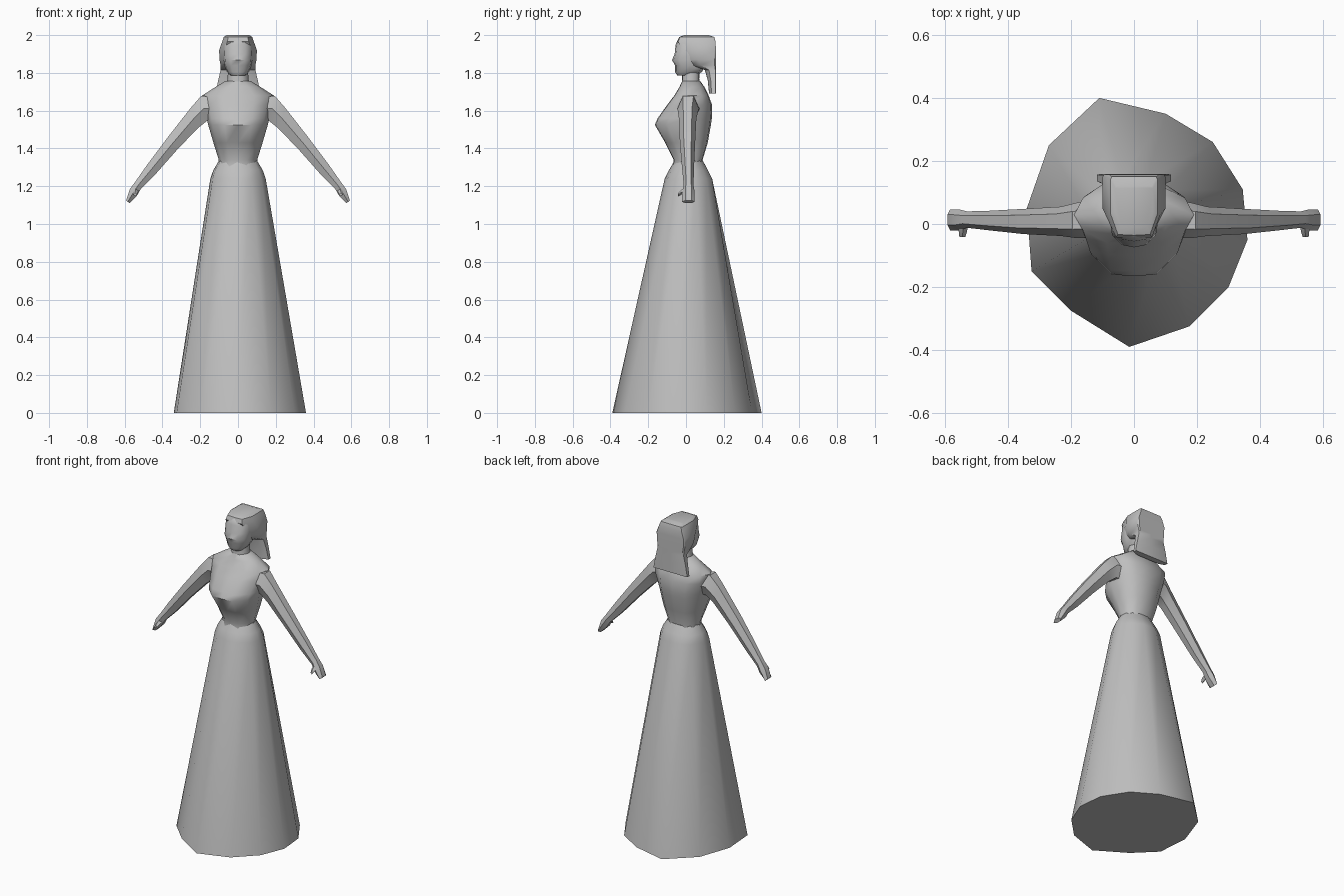
import bpy, bmesh, math

if "Cube" in bpy.data.objects:
    bpy.data.objects.remove(bpy.data.objects["Cube"])

grey = bpy.data.materials.new("plain_grey")
grey.diffuse_color = (0.52, 0.52, 0.52, 1)
grey.use_nodes = True
grey.node_tree.nodes["Principled BSDF"].inputs["Base Color"].default_value = grey.diffuse_color


def loft(name, rings, angle=40, mirror=False):
    """Skin a list of equally long point rings and cap both ends."""
    bm = bmesh.new()
    loops = [[bm.verts.new(p) for p in ring] for ring in rings]
    n = len(loops[0])
    for a, b in zip(loops, loops[1:]):
        for i in range(n):
            j = (i + 1) % n
            bm.faces.new((a[i], a[j], b[j], b[i]))
    bm.faces.new(loops[0][::-1])
    bm.faces.new(loops[-1])
    bmesh.ops.recalc_face_normals(bm, faces=bm.faces)
    mesh = bpy.data.meshes.new(name)
    bm.to_mesh(mesh)
    bm.free()
    mesh.materials.append(grey)
    ob = bpy.data.objects.new(name, mesh)
    bpy.context.collection.objects.link(ob)
    bpy.ops.object.select_all(action='DESELECT')
    ob.select_set(True)
    bpy.context.view_layer.objects.active = ob
    bpy.ops.object.shade_smooth_by_angle(angle=math.radians(angle))
    if mirror:
        ob.modifiers.new("other_side", 'MIRROR')
    return ob


def section(z, w, front, back, shape, slope=0):
    """Horizontal ring: shape holds (width share, depth share) on the right side,
    depth share running from -1 at the front to 1 at the back."""
    mid, half = (front + back) / 2, (back - front) / 2
    right = [(x * w, mid + d * half, z + slope * d) for x, d in shape]
    left = [(-x, y, h) for x, y, h in reversed(right) if abs(x) > 1e-6]
    return right + left


# Skirt: irregular twelve-sided hem rising to the waist
hem = [(-.015, -.39), (.175, -.325), (.30, -.20), (.36, -.05), (.345, .11),
       (.25, .26), (.10, .35), (-.11, .40), (-.27, .25), (-.34, .05),
       (-.325, -.15), (-.20, -.275)]


def waist_ring(z, rx, ry):
    ring = []
    for x, y in hem:
        a = math.atan2(y, x)
        ring.append((rx * math.cos(a), .015 + ry * math.sin(a), z))
    return ring


loft("skirt", [[(x, y, 0) for x, y in hem], waist_ring(1.24, .148, .128),
               waist_ring(1.285, .132, .105), waist_ring(1.335, .102, .077)], 50)

# Torso: waist, bust, shoulders and neckline
body = [(0, -1), (.45, -.97), (.85, -.55), (1, 0), (.85, .6), (.5, .95), (0, 1)]
torso = [(1.30, .105, -.07, .09), (1.34, .102, -.065, .088), (1.43, .13, -.11, .115),
         (1.525, .158, -.165, .132), (1.56, .165, -.15, .137), (1.63, .18, -.10, .138),
         (1.68, .19, -.062, .12), (1.725, .12, -.035, .098), (1.757, .067, -.02, .075)]
loft("torso", [section(*r, body) for r in torso], 50)

# Neck
loft("neck", [section(z, w, f, b, body) for z, w, f, b in
              [(1.72, .065, -.025, .08), (1.77, .055, -.02, .07), (1.85, .052, -.02, .075)]])

# Head with chin, nose and brow
face = [(0, -1), (.5, -.92), (.9, -.6), (1, 0), (.8, .8), (0, 1)]
head = [(1.785, .038, -.045, .05), (1.805, .058, -.058, .085), (1.84, .073, -.058, .10),
        (1.868, .076, -.074, .11), (1.90, .079, -.06, .11), (1.95, .076, -.055, .11),
        (1.985, .058, -.038, .10), (1.996, .04, -.01, .08)]
loft("head", [section(*r, face) for r in head], 45)

# Hair: cap over the skull falling into a flat sheet behind the neck
lock = [(0, -1), (.68, -.97), (1, -.25), (1, .9), (.94, 1), (0, 1)]
hair = [(1.69, .118, .122, .158), (1.76, .105, .115, .158), (1.815, .092, .10, .158),
        (1.84, .092, .03, .158), (1.87, .098, .005, .158), (1.92, .10, -.015, .158),
        (1.965, .084, -.045, .157), (1.99, .075, -.036, .15), (2.0, .06, -.01, .12)]
loft("hair", [section(*r, lock) for r in hair], 35)

# Arms and hands: six-sided sections given by upper and lower edge and depth
arm = [((.10, 1.67), (.10, 1.55), -.045, .08), ((.195, 1.678), (.165, 1.545), -.045, .068),
       ((.25, 1.615), (.215, 1.505), -.038, .055), ((.375, 1.455), (.325, 1.39), -.032, .048),
       ((.48, 1.315), (.44, 1.26), -.02, .042), ((.545, 1.222), (.515, 1.185), -.012, .04),
       ((.572, 1.185), (.535, 1.15), -.02, .046), ((.592, 1.125), (.575, 1.11), -.02, .046)]
rings = []
for (tx, tz), (bx, bz), f, b in arm:
    mx, mz = (tx + bx) / 2, (tz + bz) / 2
    q = (b - f) * .25
    rings.append([(tx, f + q, tz), (tx, b - q, tz), (mx, b, mz),
                  (bx, b - q, bz), (bx, f + q, bz), (mx, f, mz)])
loft("arms", rings, 35, mirror=True)

# Thumbs
thumb = []
for y, cx, cz, r in [(0, .542, 1.178, .016), (-.025, .543, 1.168, .013), (-.042, .545, 1.155, .009)]:
    thumb.append([(cx - r, y, cz), (cx, y, cz + r), (cx + r, y, cz), (cx, y, cz - r)])
loft("thumbs", thumb, 30, mirror=True)
